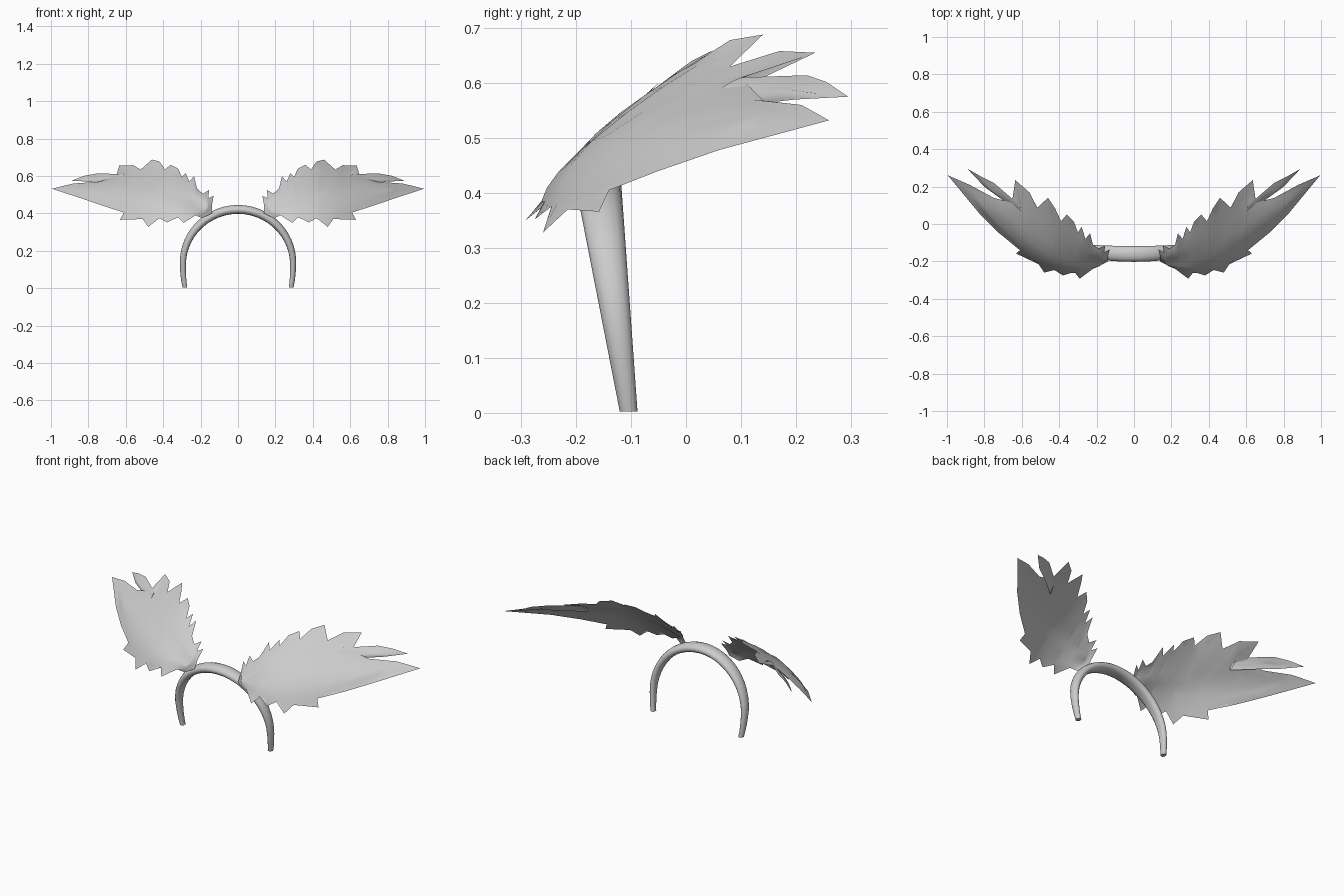
import bpy, bmesh, math
from mathutils import Vector

cube = bpy.data.objects.get("Cube")
if cube:
    bpy.data.objects.remove(cube, do_unlink=True)

grey = bpy.data.materials.new("soft_grey")
grey.use_nodes = True
colour = (0.6, 0.6, 0.6, 1)
grey.diffuse_color = colour
grey.node_tree.nodes["Principled BSDF"].inputs["Base Color"].default_value = colour


def make_object(name, bm, angle):
    mesh = bpy.data.meshes.new(name)
    bm.to_mesh(mesh)
    bm.free()
    mesh.materials.append(grey)
    for poly in mesh.polygons:
        poly.use_smooth = True
    mesh.set_sharp_from_angle(angle=math.radians(angle))
    obj = bpy.data.objects.new(name, mesh)
    bpy.context.collection.objects.link(obj)
    return obj


def point_on_spine(spine, x):
    """Point of the spine polyline at a given x."""
    x = min(max(x, spine[0][0]), spine[-1][0])
    for a, b in zip(spine, spine[1:]):
        if x <= b[0]:
            return Vector(a).lerp(Vector(b), (x - a[0]) / (b[0] - a[0]))
    return Vector(spine[-1])


def smoothed(loop, passes):
    """Closed loop with its teeth averaged away."""
    for _ in range(passes):
        loop = [(loop[i - 1] + 2 * p + loop[(i + 1) % len(loop)]) / 4
                for i, p in enumerate(loop)]
    return loop


def feather_shell(name, outline, spine, bulge, thickness, passes):
    """Thin bowed shell between a jagged outline and a spine, mirrored in x.
    The outline runs along the lower edge to the tip, then back on top."""
    outline = [Vector(p) for p in outline]
    core = smoothed(outline, passes)
    tip = max(range(len(outline)), key=lambda i: outline[i].x)
    targets = [0.85 * p.x + 0.04 for p in core]
    # keep the rays from the outline to the spine from crossing
    for i in range(1, len(outline)):
        pick = max if i <= tip else min
        targets[i] = pick(targets[i], targets[i - 1])
    bm = bmesh.new()

    def rings(depth):
        result = [[bm.verts.new(p) for p in outline]]
        for t in (0.18, 0.42, 0.7, 1):
            ring = []
            for p, x in zip(core, targets):
                inner = point_on_spine(spine, round(x / 0.06) * 0.06)
                v = p.lerp(inner, t)
                v.y += depth * min(1, 2 * t) - bulge * math.sin(math.pi * t)
                ring.append(bm.verts.new(v))
            result.append(ring)
        return result

    for depth in (0, thickness):
        layers = rings(depth)
        for outer, inner in zip(layers, layers[1:]):
            for i in range(len(outline)):
                j = (i + 1) % len(outline)
                quad = [outer[i], outer[j], inner[j], inner[i]]
                bm.faces.new(quad if depth == 0 else quad[::-1])
    bmesh.ops.remove_doubles(bm, verts=bm.verts, dist=0.0005)
    obj = make_object(name, bm, 60)
    obj.modifiers.new("Mirror", 'MIRROR').use_mirror_merge = False


# Main body of each wing, with its ragged lower and upper feathers
lower_edge = [
    (.14, -.2, .40), (.19, -.22, .375), (.22, -.24, .395), (.29, -.292, .35),
    (.32, -.255, .38), (.38, -.275, .352), (.42, -.245, .375), (.48, -.26, .328),
    (.51, -.215, .37), (.63, -.158, .366), (.61, -.14, .405), (.72, -.05, .44),
    (.83, .06, .478), (.995, .26, .532)]
upper_edge = [
    (.88, .21, .56), (.75, .14, .568), (.61, .1, .61), (.635, .235, .655),
    (.56, .17, .658), (.525, .08, .63), (.46, .14, .688), (.42, .08, .678),
    (.39, .015, .635), (.36, .05, .66), (.32, .01, .64), (.3, -.045, .595),
    (.28, -.015, .615), (.26, -.08, .57), (.235, -.05, .6),
    (.22, -.11, .535), (.19, -.13, .505), (.155, -.115, .525),
    (.165, -.155, .475), (.13, -.135, .495), (.14, -.175, .44)]
wing_spine = [(.17, -.2, .43), (.3, -.2, .47), (.45, -.165, .5),
              (.58, -.075, .52), (.72, .03, .525), (.85, .115, .525)]
feather_shell("wings", lower_edge + upper_edge, wing_spine, 0.014, 0.015, 2)

# Second long feather above the wing tip
feather_edge = [
    (.6, .05, .555), (.7, .13, .562), (.8, .2, .57), (.89, .295, .575),
    (.82, .255, .602), (.75, .22, .614), (.61, .1, .61)]
feather_spine = [(.6, .06, .585), (.7, .14, .587), (.82, .22, .587)]
feather_shell("upper_tip_feathers", feather_edge, feather_spine, 0.006, 0.01, 0)

# Headband: a tapering arch, rounded outside and flatter inside
bm = bmesh.new()
SEGMENTS, SIDES, LOW = 32, 14, -26
loops = []
for s in range(SEGMENTS + 1):
    deg = LOW + (180 - 2 * LOW) * s / SEGMENTS
    side = 1 if deg <= 90 else -1
    a = math.radians(min(deg, 180 - deg))
    x = side * 0.294 * math.cos(a if a > 0 else 0.6 * a)
    z = 0.13 + 0.29 * math.sin(a)
    grow = min(max(z / 0.42, 0), 1)
    out = Vector((side * math.cos(a), 0, math.sin(a) if a > 0 else 0))
    out.normalize()
    centre = Vector((x, -0.104 - 0.056 * grow, max(z, 0)))
    half_depth = 0.016 + 0.026 * grow
    half_thick = 0.014 + 0.012 * grow
    loop = []
    for k in range(SIDES):
        c = math.tau * k / SIDES
        rise = max(math.sin(c), -0.85)
        loop.append(bm.verts.new(centre + out * half_thick * rise
                                 + Vector((0, half_depth * math.cos(c), 0))))
    loops.append(loop)
for a, b in zip(loops, loops[1:]):
    for k in range(SIDES):
        n = (k + 1) % SIDES
        bm.faces.new((a[k], a[n], b[n], b[k]))
bm.faces.new(loops[0])
bm.faces.new(loops[-1])
bmesh.ops.recalc_face_normals(bm, faces=bm.faces)
make_object("headband", bm, 45)
